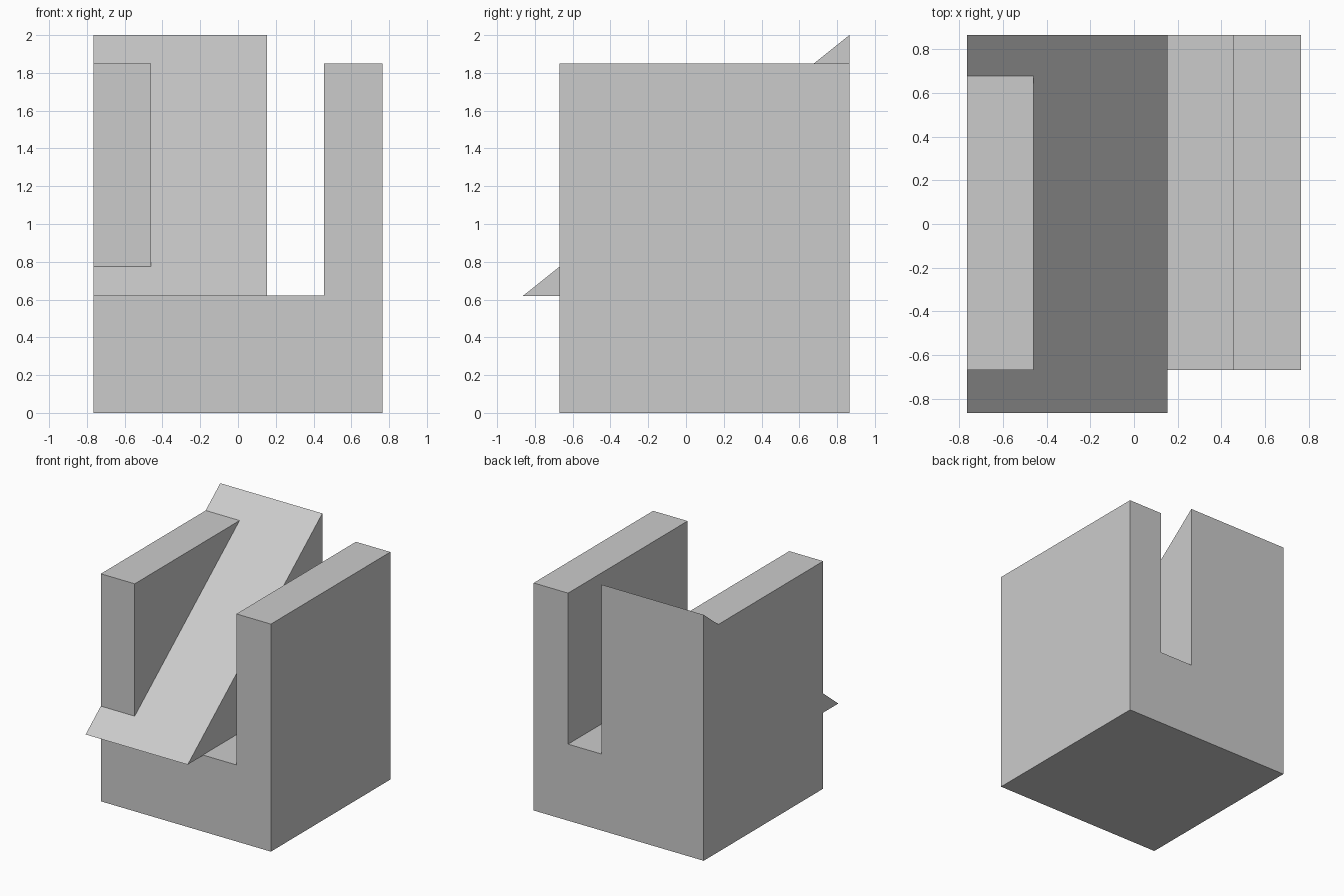
import bpy, bmesh
from mathutils import Vector

if "Cube" in bpy.data.objects:
    bpy.data.objects.remove(bpy.data.objects["Cube"])


def prism(name, profile, axis, start, end):
    """Extrude a closed 2D profile along x (profile = y,z) or y (profile = x,z)."""
    def place(p, t):
        return (t, p[0], p[1]) if axis == 'x' else (p[0], t, p[1])
    delta = Vector((end - start, 0, 0) if axis == 'x' else (0, end - start, 0))
    bm = bmesh.new()
    face = bm.faces.new([bm.verts.new(place(p, start)) for p in profile])
    ext = bmesh.ops.extrude_face_region(bm, geom=[face], use_keep_orig=True)
    verts = [g for g in ext['geom'] if isinstance(g, bmesh.types.BMVert)]
    bmesh.ops.translate(bm, verts=verts, vec=delta)
    bmesh.ops.recalc_face_normals(bm, faces=bm.faces)
    mesh = bpy.data.meshes.new(name)
    bm.to_mesh(mesh)
    bm.free()
    obj = bpy.data.objects.new(name, mesh)
    bpy.context.collection.objects.link(obj)
    return obj


HALF = 0.765
FRONT, BACK = -0.67, 0.865
TOP, FLOOR = 1.85, 0.622

# U-shaped block with a channel running front to back
block = prism("channel_block", [
    (-HALF, 0), (HALF, 0), (HALF, TOP), (0.455, TOP),
    (0.455, FLOOR), (-0.46, FLOOR), (-0.46, TOP), (-HALF, TOP)],
    'y', FRONT, BACK)

# Sloping ramp that runs through the left wall and overhangs the front
ramp = prism("ramp", [(-0.865, 0.618), (BACK, 0.618), (BACK, 2.0)],
             'x', -HALF, 0.153)
ramp.hide_render = True

# Merge the ramp into the block so flush faces become one surface
mod = block.modifiers.new("join_ramp", 'BOOLEAN')
mod.operation = 'UNION'
mod.solver = 'EXACT'
mod.object = ramp
bpy.context.view_layer.objects.active = block
block.select_set(True)
bpy.ops.object.modifier_apply(modifier=mod.name)
bpy.data.objects.remove(ramp, do_unlink=True)
